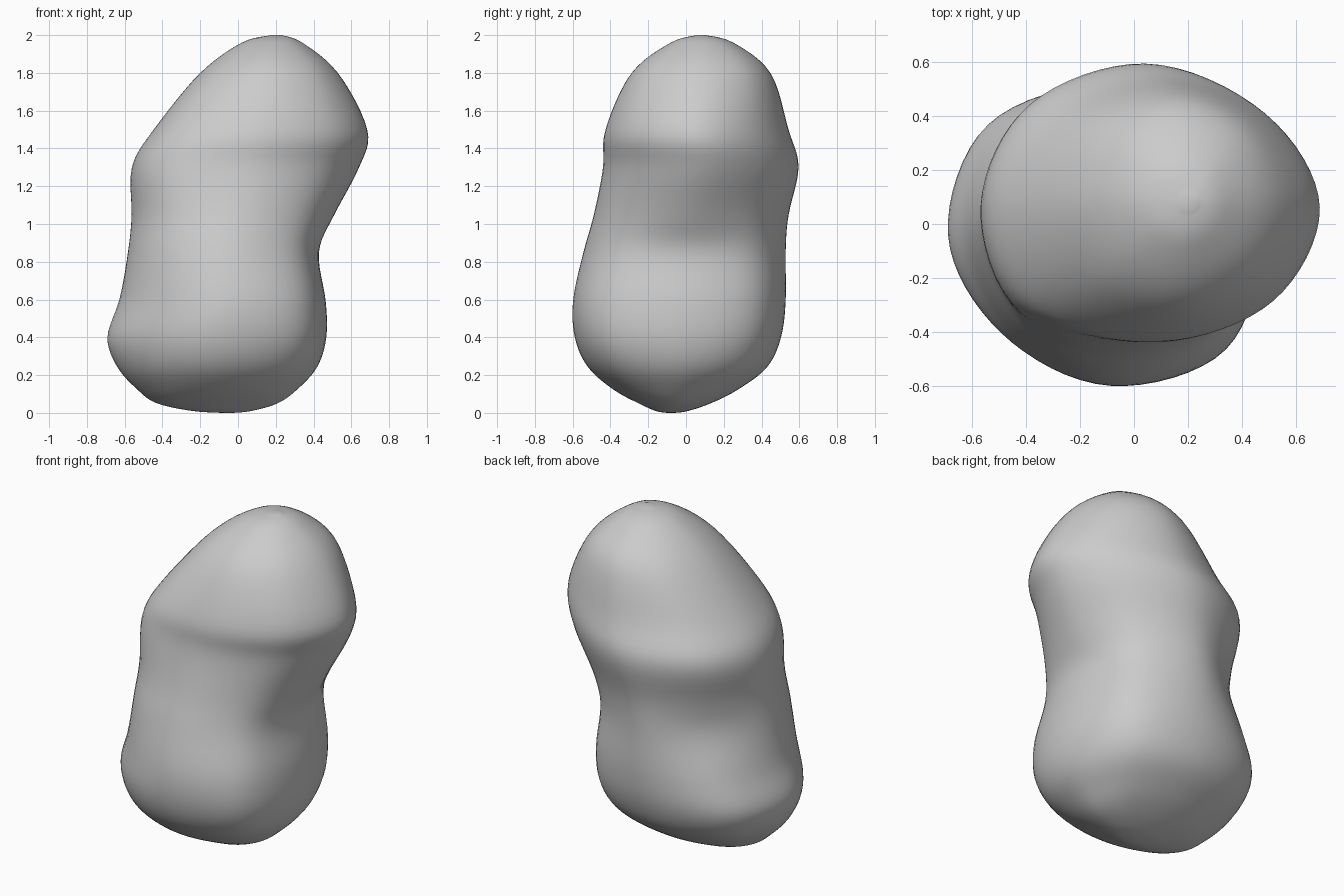
import bpy, bmesh, math
from mathutils import Vector

if "Cube" in bpy.data.objects:
    bpy.data.objects.remove(bpy.data.objects["Cube"])

# Silhouette extents read from front and side: z, xmin, xmax, ymin, ymax
LEVELS = [
    (0.01, -0.24, 0.07, -0.16, 0.01),
    (0.05, -0.43, 0.21, -0.25, 0.13),
    (0.12, -0.53, 0.31, -0.38, 0.27),
    (0.24, -0.64, 0.42, -0.52, 0.43),
    (0.40, -0.695, 0.47, -0.59, 0.505),
    (0.60, -0.63, 0.48, -0.60, 0.53),
    (0.85, -0.585, 0.465, -0.545, 0.53),
    (1.05, -0.565, 0.52, -0.49, 0.545),
    (1.30, -0.565, 0.645, -0.44, 0.60),
    (1.50, -0.45, 0.69, -0.43, 0.545),
    (1.80, -0.20, 0.53, -0.29, 0.45),
    (1.96, 0.02, 0.34, -0.08, 0.25),
]
ROUND = 0.71
LOWER = (.05, .04, -.05, .06)    # corner fullness: back right, back left, front left, front right
UPPER = (-.04, 0, .06, -.01)


def bump(z, centre, width):
    return math.exp(-((z - centre) / width) ** 2)


def spline(p0, p1, p2, p3, t):
    return 0.5 * (2 * p1 + (p2 - p0) * t + (2 * p0 - 5 * p1 + 4 * p2 - p3) * t * t
                  + (3 * p1 - p0 - 3 * p2 + p3) * t ** 3)


def section(z, x0, x1, y0, y1):
    low, waist, high = bump(z, .42, .3), bump(z, .9, .2), bump(z, 1.38, .3)
    a, b, c, d = (ROUND + p * low + q * high for p, q in zip(LOWER, UPPER))
    b -= .06 * waist
    cx, cy, hx, hy = (x0 + x1) / 2, (y0 + y1) / 2, (x1 - x0) / 2, (y1 - y0) / 2
    unit = [(1, 0), (a, a), (0, 1), (-b, b), (-1, 0), (-c, -c), (0, -1), (d, -d)]
    pts = [Vector((cx + hx * u, cy + hy * v, z)) for u, v in unit]
    pts[0].x -= .04 * bump(z, .8, .2)    # hollow in the right side
    return [spline(*(pts[(i + k) % 8] for k in (-1, 0, 1, 2)), s / 8)
            for i in range(8) for s in range(8)]


# Smooth loft between the sections, closed by a small ring at each end
rings = [section(0, -.08, -.03, -.1, -.06)]
rings += [section(*l) for l in LEVELS]
rings += [section(2, .18, .23, .06, .1)]
last = len(rings) - 1
rows = []
for i in range(last):
    four = [rings[min(max(i + k, 0), last)] for k in (-1, 0, 1, 2)]
    for s in range(6):
        rows.append([spline(*p, s / 6) for p in zip(*four)])
rows.append(rings[-1])

bm = bmesh.new()
grid = [[bm.verts.new(p) for p in row] for row in rows]
n = len(grid[0])
for lo, hi in zip(grid, grid[1:]):
    for j in range(n):
        k = (j + 1) % n
        bm.faces.new((lo[j], lo[k], hi[k], hi[j]))
bm.faces.new(grid[0][::-1])
bm.faces.new(grid[-1])

# Soften the surface a little, keeping the height
for _ in range(3):
    bmesh.ops.smooth_vert(bm, verts=bm.verts, factor=0.5,
                          use_axis_x=True, use_axis_y=True, use_axis_z=False)
for f in bm.faces:
    f.smooth = True
mesh = bpy.data.meshes.new("boulder")
bm.to_mesh(mesh)
bm.free()
boulder = bpy.data.objects.new("boulder", mesh)
bpy.context.collection.objects.link(boulder)
